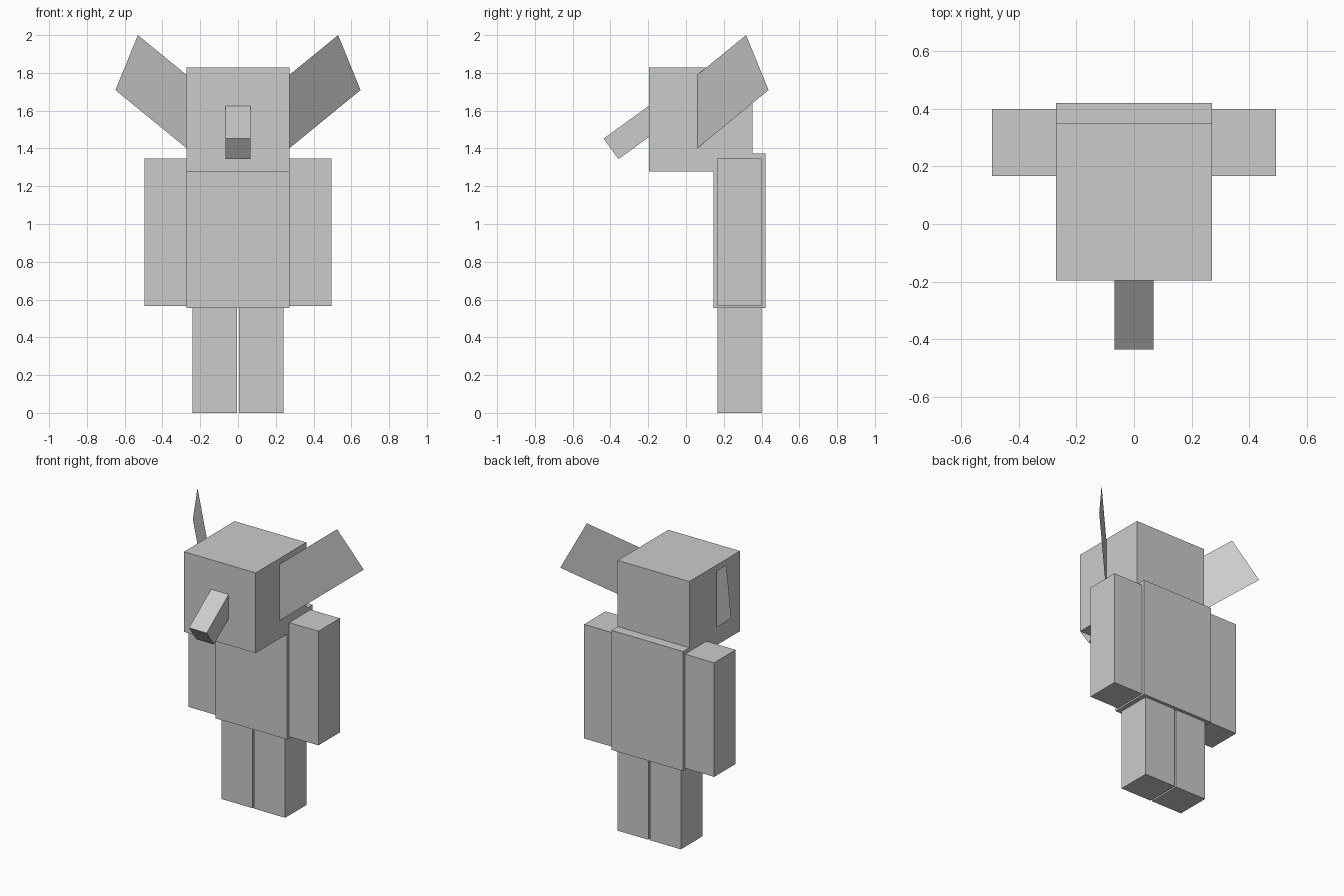
import bpy
import bmesh
from math import radians
from mathutils import Matrix, Vector

default = bpy.data.objects.get("Cube")
if default:
    bpy.data.objects.remove(default, do_unlink=True)

# Single flat colour
grey = bpy.data.materials.new("plain grey")
grey.use_nodes = True
colour = (0.6, 0.6, 0.6, 1)
grey.diffuse_color = colour
grey.node_tree.nodes["Principled BSDF"].inputs["Base Color"].default_value = colour


def finish(name, bm):
    mesh = bpy.data.meshes.new(name)
    bm.to_mesh(mesh)
    bm.free()
    mesh.materials.append(grey)
    obj = bpy.data.objects.new(name, mesh)
    bpy.context.collection.objects.link(obj)
    return obj


def box(name, low, high):
    low, high = Vector(low), Vector(high)
    bm = bmesh.new()
    bmesh.ops.create_cube(bm, size=1, matrix=Matrix.Translation((low + high) / 2)
                          @ Matrix.Diagonal((*(high - low), 1)))
    return finish(name, bm)


# Head and body
box("head", (-0.272, -0.197, 1.278), (0.272, 0.352, 1.828))
box("body", (-0.272, 0.145, 0.554), (0.272, 0.421, 1.374))

# Trunk: square bar sloping down and forward out of the face
trunk = box("trunk", (-0.067, 0, -0.134), (0.067, 0.4, 0))
trunk.location = (0, -0.436, 1.452)
trunk.rotation_euler.x = radians(36)

# Limbs and flat ears, one per side
for side, sign in (("left", 1), ("right", -1)):
    for part, x0, x1, z0, z1 in (("arm", 0.26, 0.494, 0.565, 1.348),
                                 ("leg", 0.006, 0.241, 0, 0.56)):
        xs = sorted((sign * x0, sign * x1))
        box(f"{side}_{part}", (xs[0], 0.167, z0), (xs[1], 0.4, z1))

    # Ear sheet: upright, swept back, tilted up; inner end sits in the head
    bm = bmesh.new()
    along = Vector((0.612 * sign, 0.612, 0.5))
    down = Vector((0.354 * sign, 0.354, -0.866))
    tip = Vector((0.53 * sign, 0.318, 2.0))
    corners = [tip, tip - along * 0.63, tip - along * 0.63 + down * 0.336, tip + down * 0.336]
    if sign < 0:
        corners.reverse()
    bm.faces.new([bm.verts.new(c) for c in corners])
    finish(f"{side}_ear", bm)
